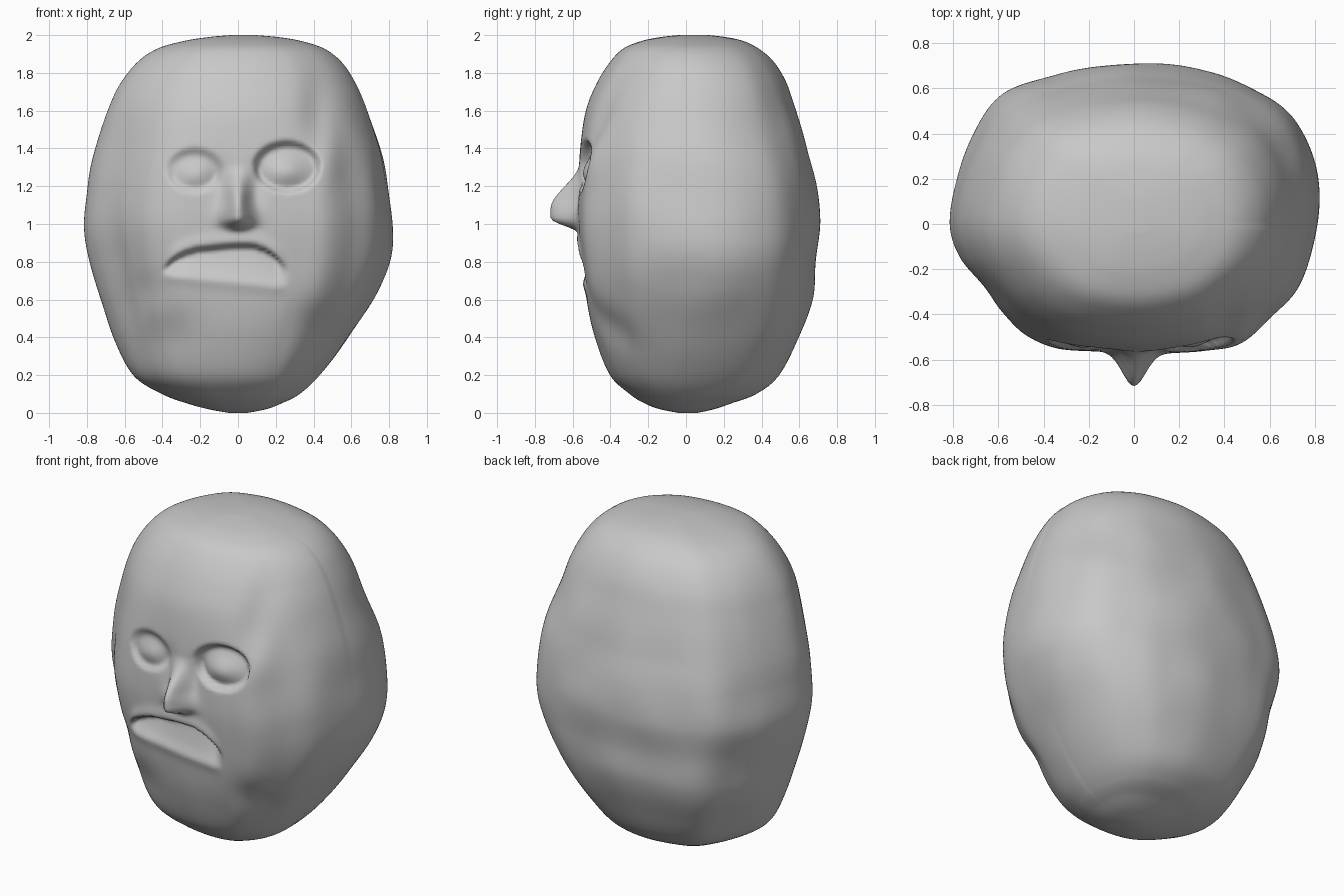
import bpy, bmesh, math
from mathutils import Vector, noise

cube = bpy.data.objects.get("Cube")
if cube:
    bpy.data.objects.remove(cube, do_unlink=True)

STEPS = 12

# Horizontal outline of the head, in hundredths, anticlockwise from the right ear side
PLAN = [(-82, 0), (-77, -15), (-66, -28), (-58, -39), (-48, -49), (-34, -55),
        (-17, -56), (0, -57), (16, -57), (32, -56), (47, -53), (60, -42),
        (73, -27), (81, 0), (80, 25), (71, 46), (55, 59), (35, 67), (0, 71),
        (-35, 66), (-57, 58), (-71, 40), (-79, 20)]

# Sections from chin to crown, in hundredths: height, right, left, front, back
SECTIONS = [(0, 5, 5, 4, 6), (2, 16, 15, 14, 15), (5, 27, 23, 22, 24),
            (10, 40, 33, 30, 37), (20, 55, 44, 40, 49), (40, 66, 59, 47, 60),
            (60, 73, 72, 52, 67), (80, 78, 80, 55, 69), (100, 82, 82, 57, 71),
            (120, 80, 80, 57, 69), (140, 75, 76, 56, 64), (160, 69, 69, 53, 58),
            (175, 62, 62, 47, 53), (186, 53, 55, 40, 46), (193, 42, 46, 33, 38),
            (197, 28, 33, 23, 30), (199, 15, 21, 13, 21), (200, 4, 9, 4, 12)]


def spline(points, closed):
    """Sample a smooth curve through tuples of any length."""
    count = len(points)

    def pick(i):
        return points[i % count] if closed else points[max(0, min(count - 1, i))]

    result = []
    for i in range(count if closed else count - 1):
        for k in range(STEPS):
            t = k / STEPS
            result.append([
                (b + t * (c - a) / 2 + t * t * (a - 2.5 * b + 2 * c - d / 2)
                 + t ** 3 * (d - a + 3 * (b - c)) / 2) / 100
                for a, b, c, d in zip(pick(i - 1), pick(i), pick(i + 1), pick(i + 2))])
    if not closed:
        result.append([v / 100 for v in points[-1]])
    return result


def ramp(start, end, value):
    """Ease from 0 at start to 1 at end."""
    t = max(0, min(1, (value - start) / (end - start)))
    return t * t * (3 - 2 * t)


def hump(x, z, cx, cz, rx, rz):
    """Soft round mound of height 1."""
    return math.exp(-((x - cx) / rx) ** 2 - ((z - cz) / rz) ** 2)


def nose(x, z):
    height = ramp(1.32, 1.08, z) * ramp(0.95, 1.03, z)
    wings = ramp(0.96, 1.01, z) * ramp(1.14, 1.04, z)
    return 0.145 * height * math.exp(-(x / (0.055 + 0.018 * wings)) ** 2)


def mouth(x, z):
    t = (x + 0.07) / 0.31
    if abs(t) >= 1.12:
        return 0
    upper = 0.885 - 0.11 * abs(t) ** 3 + 0.012 * math.sin(9 * x)
    lower = 0.69 - 0.1 * x
    fade = ramp(1.12, 0.85, abs(t))
    inside = max(0, min(1, (z - lower) / max(0.03, upper - lower)))
    recess = -0.065 * inside * ramp(upper + 0.016, upper - 0.016, z)
    lip = 0.008 * math.exp(-((z - lower) / 0.04) ** 2)
    ledge = 0.012 * math.exp(-((z - upper - 0.03) / 0.04) ** 2)
    return fade * (recess + lip + ledge)


def eye(x, z, cx, cz, rx, rz, depth, soft):
    """Socket with a soft upper rim, a crisper lower lid and a low-set ball."""
    e = ((x - cx) / rx) ** 2 + ((z - cz) / rz) ** 2
    edge = soft if z > cz else 0.6 * soft
    ball = 0.8 * depth * hump(x, z, cx, cz - 0.2 * rz, 0.7 * rx, 0.65 * rz)
    return (ball - depth) * ramp(1 + edge, 1 - edge, e)


# Soft forms of the face: x, z, width, height, amount outward
FORMS = [(0.41, 1.58, 0.08, 0.18, -0.025), (0.49, 1.33, 0.07, 0.14, 0.02),
         (0.4, 0.47, 0.1, 0.13, -0.035), (-0.48, 0.65, 0.1, 0.1, -0.02),
         (-0.35, 0.42, 0.13, 0.13, -0.02), (0, 0.42, 0.25, 0.2, 0.012),
         (-0.1, 1.24, 0.06, 0.1, -0.02), (0.1, 1.22, 0.05, 0.1, -0.02)]


def face_relief(x, z):
    total = nose(x, z) + mouth(x, z)
    total += eye(x, z, -0.23, 1.28, 0.13, 0.105, 0.035, 0.6)
    total += eye(x, z, 0.26, 1.3, 0.165, 0.125, 0.06, 0.4)
    return total + sum(f[4] * hump(x, z, *f[:4]) for f in FORMS)


# Head: loft the outline through the sections, rounder toward chin and crown,
# then press the face into the front
outline = [Vector((x / 0.82, y / (0.57 if y < 0 else 0.71)))
           for x, y in spline(PLAN, True)]
bm = bmesh.new()
rings = []
for z, right, left, front, back in spline(SECTIONS, False):
    roundness = 0.8 * ramp(0.95, 1.75, z) + 0.75 * ramp(0.6, 0.1, z)
    ring = []
    for point in outline:
        # The back stays squarer than the face
        softness = roundness * (1 if point.y < 0 else 0.4)
        px, py = point.lerp(point.normalized(), softness)
        x = px * (left if px > 0 else right)
        y = py * (front if py < 0 else back)
        lumps = 1 + 0.02 * noise.noise(Vector((x, y, z)) * 3) * ramp(-0.5, -0.2, y)
        x, y = x * lumps, y * lumps
        if py < 0:
            y -= face_relief(x, z) * ramp(0, -0.5, py)
        ring.append(bm.verts.new((x, y, z)))
    rings.append(ring)

for low, high in zip(rings, rings[1:]):
    for j in range(len(low)):
        k = (j + 1) % len(low)
        bm.faces.new((low[j], low[k], high[k], high[j]))
bm.faces.new(rings[-1])
bm.faces.new(rings[0][::-1])
bmesh.ops.recalc_face_normals(bm, faces=bm.faces)

mesh = bpy.data.meshes.new("head")
bm.to_mesh(mesh)
bm.free()
head = bpy.data.objects.new("head", mesh)
bpy.context.collection.objects.link(head)

# Plain clay colour
clay = bpy.data.materials.new("grey clay")
clay.use_nodes = True
colour = (0.58, 0.58, 0.58, 1)
clay.diffuse_color = colour
clay.node_tree.nodes["Principled BSDF"].inputs["Base Color"].default_value = colour
mesh.materials.append(clay)

bpy.ops.object.select_all(action="DESELECT")
head.select_set(True)
bpy.context.view_layer.objects.active = head
bpy.ops.object.shade_smooth_by_angle(angle=math.radians(100))
